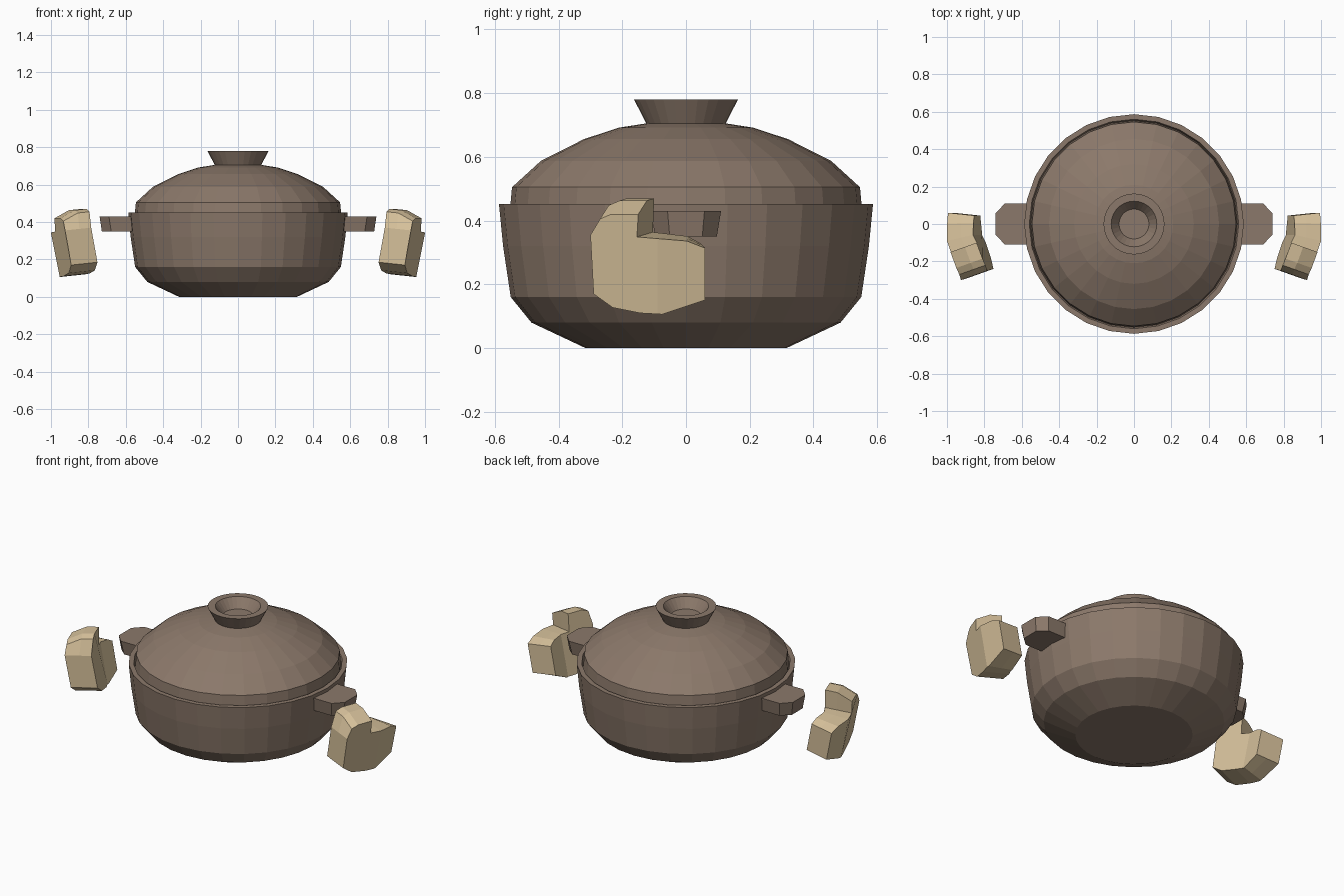
import bpy, bmesh, math

if "Cube" in bpy.data.objects:
    bpy.data.objects.remove(bpy.data.objects["Cube"])


def material(name, rgb):
    m = bpy.data.materials.new(name)
    m.diffuse_color = (*rgb, 1)
    m.use_nodes = True
    m.node_tree.nodes["Principled BSDF"].inputs["Base Color"].default_value = m.diffuse_color
    return m


clay = material("brown_clay", (0.26, 0.19, 0.145))
cloth = material("tan_cloth", (0.66, 0.52, 0.32))


def finish(name, bm, mat, mirror=False):
    bmesh.ops.recalc_face_normals(bm, faces=bm.faces)
    me = bpy.data.meshes.new(name)
    bm.to_mesh(me)
    bm.free()
    me.materials.append(mat)
    ob = bpy.data.objects.new(name, me)
    bpy.context.collection.objects.link(ob)
    if mirror:
        mod = ob.modifiers.new("mirror", 'MIRROR')
        mod.use_axis = (True, False, False)
    return ob


def lathe(name, profile, mat, sides=28):
    bm = bmesh.new()
    vs = [bm.verts.new((r, 0, z)) for r, z in profile]
    es = [bm.edges.new(p) for p in zip(vs, vs[1:])]
    bmesh.ops.spin(bm, geom=vs + es, cent=(0, 0, 0), axis=(0, 0, 1),
                   angle=math.tau, steps=sides, use_duplicate=False)
    bmesh.ops.remove_doubles(bm, verts=bm.verts, dist=1e-4)
    return finish(name, bm, mat)


def loft(bm, rings):
    """Closed solid through rings of equal point count."""
    rings = [[bm.verts.new(p) for p in ring] for ring in rings]
    n = len(rings[0])
    for a, b in zip(rings, rings[1:]):
        for i in range(n):
            j = (i + 1) % n
            bm.faces.new((a[i], a[j], b[j], b[i]))
    bm.faces.new(rings[0])
    bm.faces.new(rings[-1][::-1])


# Pot body with flat rim and inner lip
lathe("pot_body", [(0, 0), (0.315, 0), (0.485, 0.08), (0.55, 0.16),
                   (0.574, 0.32), (0.587, 0.452), (0.56, 0.452),
                   (0.55, 0.425), (0, 0.425)], clay)

# Domed lid
lathe("lid", [(0, 0.43), (0.553, 0.43), (0.546, 0.505), (0.455, 0.588),
              (0.32, 0.656), (0.21, 0.692), (0.12, 0.706), (0, 0.706)], clay)

# Flared hollow knob
lathe("lid_knob", [(0, 0.70), (0.122, 0.70), (0.163, 0.78), (0.122, 0.78),
                   (0.08, 0.725), (0, 0.725)], clay)

# Side handles, tapered towards the underside
bm = bmesh.new()
plan = [(0.54, 0.11), (0.69, 0.11), (0.74, 0.058),
        (0.74, -0.058), (0.69, -0.11), (0.54, -0.11)]
loft(bm, [[(x - 0.012 * (x > 0.6), y * 0.88, 0.35) for x, y in plan],
          [(x, y, 0.43) for x, y in plan]])
finish("handles", bm, clay, mirror=True)

# Mittens: side outline (y, z), thickness along x from 0 (outer) to 1 (inner)
outline = [(-0.30, 0.355), (-0.27, 0.405), (-0.235, 0.42), (-0.15, 0.42),
           (-0.154, 0.349), (0.003, 0.336), (0.06, 0.314), (0.06, 0.151),
           (-0.075, 0.106), (-0.145, 0.11), (-0.23, 0.127), (-0.29, 0.17)]
bm = bmesh.new()
loft(bm, [[(t, y, z) for y, z in outline] for t in (0, 0.55, 1)])
bend = -0.09
bmesh.ops.bisect_plane(bm, geom=bm.verts[:] + bm.edges[:] + bm.faces[:],
                       plane_co=(0, bend, 0), plane_no=(0, 1, 0))
for v in bm.verts:
    t, y, z = v.co
    x = 1.0 + 0.2 * (z - 0.342) - 0.37 * max(0, bend - y) - 0.14 * t
    shift = 0.05 - 0.065 * min(1, max(0, (y + 0.15) / 0.21))
    if z > 0.4:  # thumb tip slopes up from the outer side
        z += 0.035 * min(1, t / 0.55)
        x -= 0.012
    v.co = (x, y + shift * t, z + 0.015 * t)
finish("mittens", bm, cloth, mirror=True)
